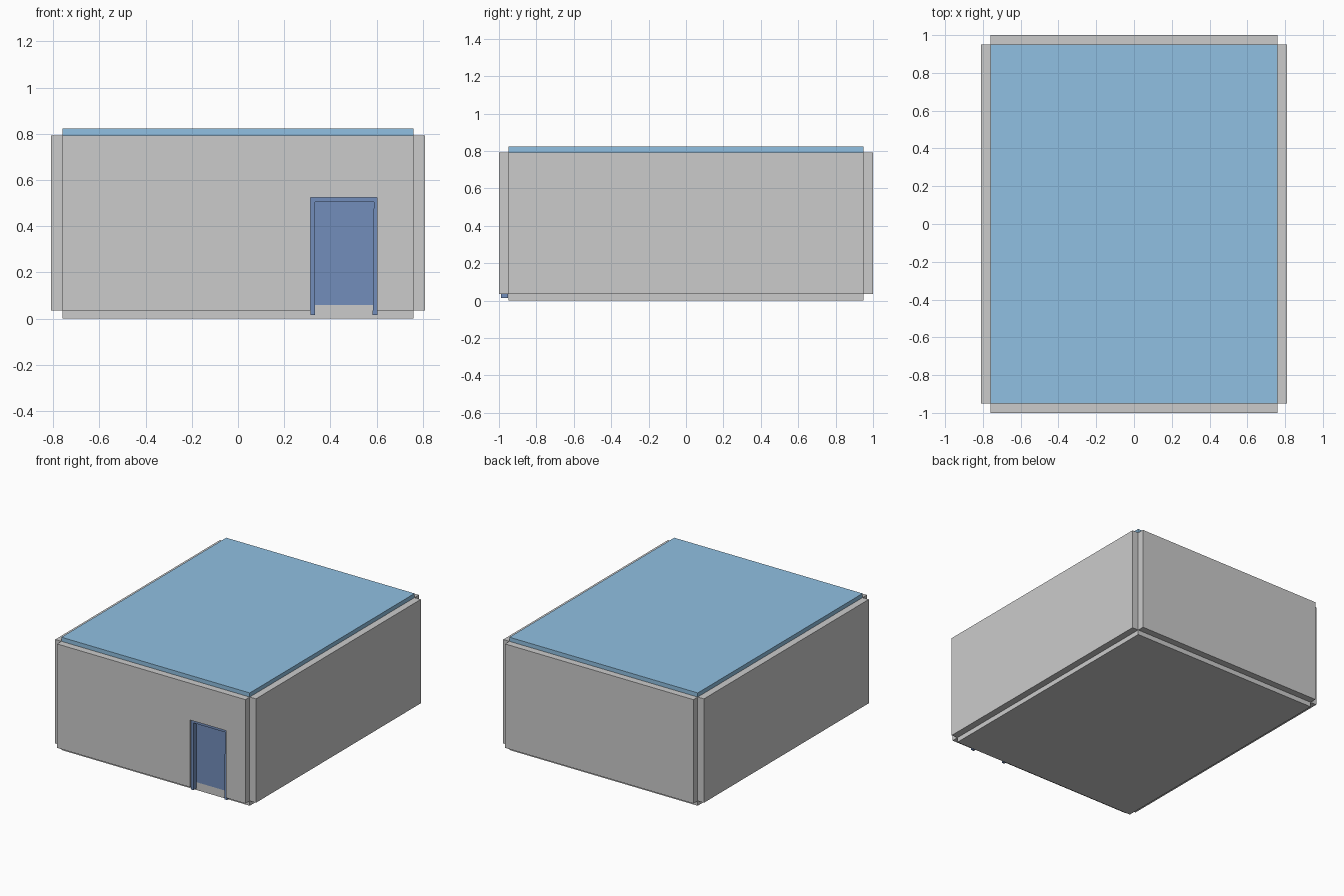
import bpy, bmesh

if "Cube" in bpy.data.objects:
    bpy.data.objects.remove(bpy.data.objects["Cube"])


def material(name, rgb):
    m = bpy.data.materials.new(name)
    m.diffuse_color = (*rgb, 1)
    m.use_nodes = True
    m.node_tree.nodes["Principled BSDF"].inputs["Base Color"].default_value = m.diffuse_color
    return m


def extrude_profile(name, pts, y0, y1, mat=None):
    """Extrude an x/z outline from y0 to y1."""
    bm = bmesh.new()
    face = bm.faces.new([bm.verts.new((x, y0, z)) for x, z in pts])
    res = bmesh.ops.extrude_face_region(bm, geom=[face])
    verts = [g for g in res["geom"] if isinstance(g, bmesh.types.BMVert)]
    bmesh.ops.translate(bm, verts=verts, vec=(0, y1 - y0, 0))
    bmesh.ops.recalc_face_normals(bm, faces=bm.faces)
    mesh = bpy.data.meshes.new(name)
    bm.to_mesh(mesh)
    bm.free()
    ob = bpy.data.objects.new(name, mesh)
    bpy.context.collection.objects.link(ob)
    if mat:
        mesh.materials.append(mat)
    return ob


def box(name, x, y, z, mat=None):
    pts = [(x[0], z[0]), (x[1], z[0]), (x[1], z[1]), (x[0], z[1])]
    return extrude_profile(name, pts, y[0], y[1], mat)


roof_blue = material("roof_blue", (0.28, 0.53, 0.76))
door_blue = material("door_blue", (0.17, 0.27, 0.50))

X, Y = 0.76, 0.95           # inner half sizes
WALL = 0.05                 # wall thickness
Z0, Z1 = 0.035, 0.793       # wall bottom and top
DX0, DX1, DZ = 0.314, 0.602, 0.525   # doorway

# Floor and roof slabs sit between the walls
box("floor", (-X, X), (-Y, Y), (0, 0.06))
box("roof", (-X, X), (-Y, Y), (0.765, 0.823), roof_blue)

# Side and back walls
for name, s in (("left_wall", -1), ("right_wall", 1)):
    box(name, sorted((s * X, s * (X + WALL))), (-Y, Y), (Z0, Z1))
box("back_wall", (-X, X), (Y, Y + WALL), (Z0, Z1))

# Front wall with doorway notch
extrude_profile("front_wall", [(-X, Z0), (DX0, Z0), (DX0, DZ), (DX1, DZ),
                               (DX1, Z0), (X, Z0), (X, Z1), (-X, Z1)],
                -Y - WALL, -Y)

# Door frame: jambs hang slightly below the wall, the right one leans a little
FY = (-0.99, -0.952)
box("left_jamb", (DX0, 0.333), FY, (0.015, DZ), door_blue)
extrude_profile("right_jamb", [(0.583, 0.015), (0.604, 0.015),
                               (DX1, DZ), (0.588, DZ)], *FY, door_blue)
box("door_header", (0.333, 0.588), FY, (0.505, DZ), door_blue)

# Door leaf set back behind the frame
box("door_leaf", (0.333, 0.588), (-0.955, -0.925), (0.06, 0.505), door_blue)
